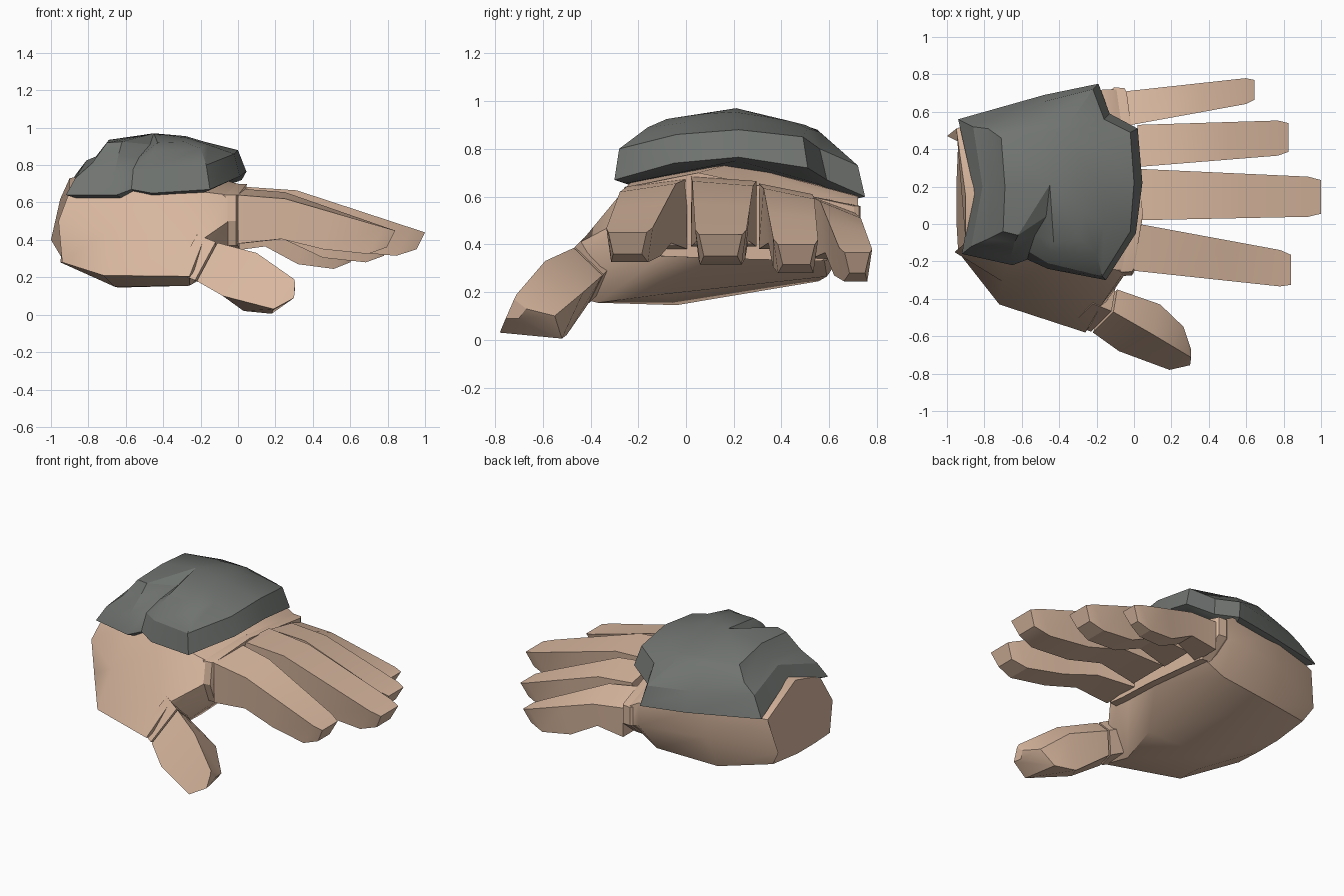
import bpy, bmesh, math
from mathutils import Vector


def material(name, rgb):
    m = bpy.data.materials.new(name)
    m.diffuse_color = (*rgb, 1)
    return m


SKIN = material("skin", (0.69, 0.475, 0.345))
GREY = material("guard grey", (0.162, 0.174, 0.163))


def loft(name, rings, mat, angle=30, apex=None):
    """Skin equal-length rings; cap both ends, the last one with an apex if given."""
    bm = bmesh.new()
    rows = [[bm.verts.new(p) for p in r] for r in rings]
    n = len(rows[0])
    for a, b in zip(rows, rows[1:]):
        for i in range(n):
            j = (i + 1) % n
            bm.faces.new((a[i], a[j], b[j], b[i]))
    bm.faces.new(rows[0][::-1])
    if apex:
        top = bm.verts.new(apex)
        for i in range(n):
            bm.faces.new((rows[-1][i], rows[-1][(i + 1) % n], top))
    else:
        bm.faces.new(rows[-1])
    bmesh.ops.recalc_face_normals(bm, faces=bm.faces)
    me = bpy.data.meshes.new(name)
    bm.to_mesh(me)
    bm.free()
    ob = bpy.data.objects.new(name, me)
    bpy.context.collection.objects.link(ob)
    me.materials.append(mat)
    bpy.ops.object.select_all(action='DESELECT')
    ob.select_set(True)
    bpy.context.view_layer.objects.active = ob
    bpy.ops.object.shade_smooth_by_angle(angle=math.radians(angle))
    return ob


def scaled(ring, s, dz=0.0):
    c = sum((Vector(p) for p in ring), Vector()) / len(ring)
    return [Vector((c.x + (p[0] - c.x) * s, c.y + (p[1] - c.y) * s, p[2] + dz)) for p in ring]


# Palm: wrist, heel, thumb root, knuckle end
wrist = [(-.90, -.10, .66), (-.90, .15, .73), (-.95, .51, .62), (-1, .47, .40),
         (-.94, .44, .30), (-.95, .20, .28), (-.95, .02, .28), (-.94, -.15, .28), (-.96, -.15, .50)]
heel = [(-.66, -.13, .68), (-.65, .20, .78), (-.60, .63, .66), (-.60, .64, .46),
        (-.62, .555, .245), (-.64, -.04, .145), (-.66, -.20, .15), (-.72, -.43, .21),
        (-.70, -.31, .44)]
root = [(-.30, -.22, .67), (-.15, .20, .74), (-.16, .72, .60), (-.16, .72, .45),
        (-.20, .59, .265), (-.20, -.10, .19), (-.26, -.37, .155), (-.26, -.58, .205),
        (-.18, -.44, .41)]
end = [(-.05, -.25, .64), (.0, .05, .70), (-.09, .72, .56), (-.09, .72, .44),
       (-.08, .58, .33), (-.04, .15, .34), (-.04, -.10, .35), (-.05, -.22, .37), (-.05, -.27, .50)]
loft("palm", [wrist, heel, root, end], SKIN, 40)

# Knuckle band between palm and fingers
band = [[Vector(p) + Vector((dx, 0, 0)) for p in scaled(end, s)]
        for dx, s in ((-.03, 1.0), (-.015, 1.02), (.04, 1.01), (.05, .97))]
loft("knuckle_band", band, SKIN, 25)


# Fingers: base span, tip span, length, top heights at base, tip heights
def finger(name, x0, base, tip, length, tops, low, ztip):
    rings = []
    for t, ztop, zbot, slant in ((0, 0, low, 0), (.30, -.02, low + .025, .02),
                                 (.60, None, ztip[1] + .02, .05), (.93, None, ztip[1] - .005, .085),
                                 (1, None, ztip[1] + .03, .045)):
        x = x0 + (length - x0) * t
        lo = base[0] + (tip[0] - base[0]) * t
        hi = base[1] + (tip[1] - base[1]) * t
        if ztop is None:
            f = (t - .30) / .70
            za, zb = (z - .02 + (ztip[0] - z + .02) * f for z in tops)
        else:
            za, zb = (z + ztop for z in tops)
        pinch = .02 if t else 0
        if t == 1:
            lo, hi = lo + .015, hi - .015
        rings.append([(x, lo, za), (x, hi, zb), (x - slant, hi - pinch, zbot),
                      (x - slant, lo + pinch, zbot)])
    loft(name, rings, SKIN, 25)


finger("index_finger", .0, (-.25, .005), (-.34, -.15), .84, (.64, .675), .38, (.45, .33))
finger("middle_finger", .02, (.02, .295), (.04, .25), 1.0, (.685, .665), .39, (.44, .32))
finger("ring_finger", .02, (.305, .53), (.37, .555), .825, (.655, .61), .38, (.40, .285))
finger("little_finger", -.04, (.525, .71), (.65, .785), .645, (.60, .53), .34, (.365, .25))

# Thumb with a narrow joint collar at its root
t_base = [(-.11, -.47, .385), (-.09, -.35, .27), (-.15, -.41, .15), (-.22, -.58, .18)]
t_mid = [(.10, -.59, .33), (.14, -.43, .20), (.03, -.50, .02), (-.08, -.68, .10)]
t_far = [(.30, -.71, .19), (.265, -.55, .10), (.18, -.52, .005), (.19, -.78, .03)]
t_tip = [(.305, -.72, .17), (.305, -.67, .13), (.29, -.70, .09), (.30, -.755, .09)]
loft("thumb", [t_base, t_mid, t_far, t_tip], SKIN, 25)
shift = Vector((-.05, .02, .02))
collar = [[Vector(p) + shift * k for p in t_base] for k in (2.2, 1.0, .2)]
loft("thumb_joint", collar, SKIN, 25)

# Back-of-hand guard: rim, upper rim, shoulder, then a raised crown with a step at the wrist
rim = [(-.92, -.16, .64), (-.65, -.22, .64), (-.57, -.19, .67), (-.46, -.24, .65),
       (-.15, -.30, .67), (.01, -.05, .74), (.045, .22, .765), (.02, .51, .72),
       (-.13, .59, .67), (-.19, .75, .60), (-.48, .69, .61), (-.94, .56, .64), (-.86, .20, .72)]
upper = [(-.87, -.12, .73), (-.66, -.18, .76), (-.56, -.15, .78), (-.46, -.21, .78),
         (-.17, -.28, .80), (-.02, -.04, .86), (0, .22, .88), (-.02, .49, .85),
         (-.16, .56, .80), (-.22, .72, .73), (-.50, .65, .74), (-.86, .52, .76), (-.81, .20, .825)]
shoulder = [(-.78, -.08, .81), (-.64, -.10, .85), (-.53, -.06, .84), (-.45, -.15, .87),
            (-.20, -.16, .89), (-.16, 0, .91), (-.18, .20, .925), (-.18, .42, .895),
            (-.27, .51, .885), (-.33, .56, .87), (-.50, .55, .88), (-.78, .51, .82), (-.75, .20, .85)]
crown = [(-.70, -.04, .92), (-.62, -.06, .925), (-.47, .04, .91), (-.43, -.09, .92),
         (-.29, -.08, .925), (-.27, .06, .945), (-.28, .20, .955), (-.29, .36, .93),
         (-.34, .44, .915), (-.40, .50, .90), (-.50, .49, .90), (-.71, .46, .90), (-.69, .20, .935)]
loft("hand_guard", [scaled(rim, .9, -.015), rim, upper, shoulder, crown], GREY, 28,
     apex=(-.45, .21, .97))
